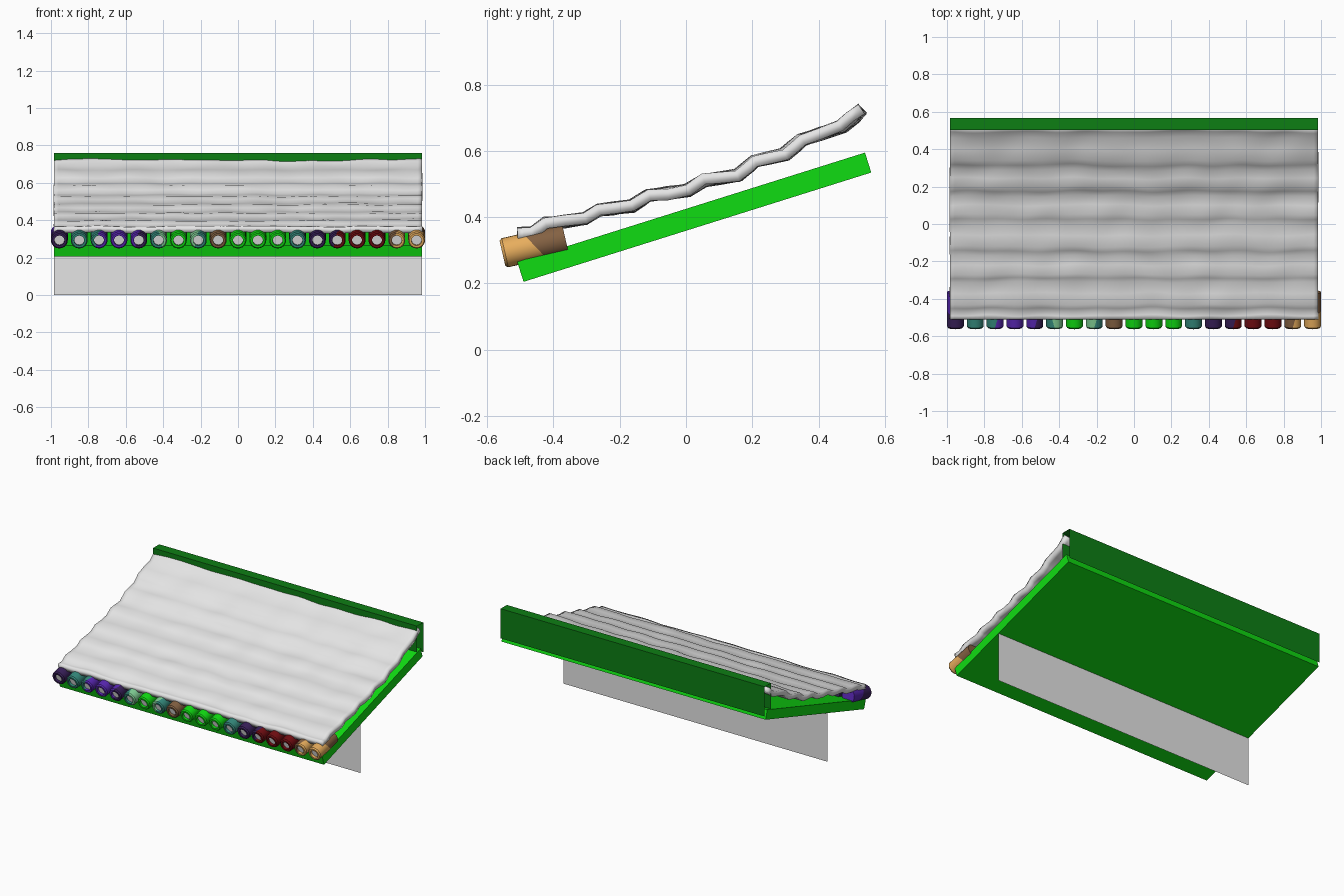
import bpy, bmesh, math
from mathutils import Vector, Matrix, noise

if "Cube" in bpy.data.objects:
    bpy.data.objects.remove(bpy.data.objects["Cube"])

COLORS = {
    "light_gray": (.78, .78, .78), "green": (.005, .72, .006),
    "dark_green": (.004, .21, .007), "dark_purple": (.04, .014, .1),
    "violet": (.1, .02, .45), "teal": (.035, .25, .2),
    "pale_green": (.22, .62, .3), "brown": (.23, .12, .055),
    "dark_red": (.17, .004, .006), "orange": (.8, .42, .11),
}
MATS = {}
for name, rgb in COLORS.items():
    m = bpy.data.materials.new(name)
    m.use_nodes = True
    m.diffuse_color = (*rgb, 1)
    m.node_tree.nodes["Principled BSDF"].inputs["Base Color"].default_value = (*rgb, 1)
    MATS[name] = m

HALF = .985


def make(name, bm, mats):
    mesh = bpy.data.meshes.new(name)
    bmesh.ops.recalc_face_normals(bm, faces=bm.faces)
    bm.to_mesh(mesh)
    bm.free()
    for m in mats:
        mesh.materials.append(MATS[m])
    ob = bpy.data.objects.new(name, mesh)
    bpy.context.collection.objects.link(ob)
    return ob


def smooth(ob, angle):
    bpy.ops.object.select_all(action="DESELECT")
    ob.select_set(True)
    bpy.context.view_layer.objects.active = ob
    bpy.ops.object.shade_smooth_by_angle(angle=math.radians(angle))


def strip(name, profile, mat):
    """Sweep an open (y, z) profile straight across the width."""
    bm = bmesh.new()
    rows = [[bm.verts.new((x, y, z)) for x in (-HALF, HALF)] for y, z in profile]
    for a, b in zip(rows, rows[1:]):
        bm.faces.new((a[0], a[1], b[1], b[0]))
    return make(name, bm, [mat])


# Sloped base board
bm = bmesh.new()
bmesh.ops.create_cube(bm, size=1)
bm.transform(Matrix.Translation((0, .025, .4)) @ Matrix.Rotation(math.atan2(.33, 1.05), 4, "X")
             @ Matrix.Diagonal((2 * HALF, 1.1, .063, 1)))
make("base_board", bm, ["green"])

# Upright sheet below the board, and open-ended channel along the back
strip("support_sheet", [(-.1, 0), (-.1, .33)], "light_gray")
strip("back_channel", [(.502, .585), (.502, .76), (.568, .76), (.568, .56)], "dark_green")

# Rippled cover sheet
PROFILE = [(-.51, .365), (-.47, .368), (-.43, .397), (-.31, .412), (-.27, .437),
           (-.17, .45), (-.12, .482), (0, .497), (.05, .527), (.15, .542),
           (.2, .585), (.29, .605), (.34, .648), (.46, .688), (.52, .738)]
bm = bmesh.new()
COLS = 80
rows = []
for (y0, z0), (y1, z1) in zip(PROFILE, PROFILE[1:] + PROFILE[-1:]):
    for t in ((0, .5) if y1 > y0 else (0,)):
        y, z = y0 + (y1 - y0) * t, z0 + (z1 - z0) * t
        row = []
        for i in range(COLS + 1):
            x = HALF * (2 * i / COLS - 1)
            n = noise.noise(Vector((x * 6, y * 9, 0)))
            k = noise.noise(Vector((x * 5, y * 5, 7)))
            inner = 0 if y in (PROFILE[0][0], PROFILE[-1][0]) else 1
            row.append(bm.verts.new((x, y + .012 * k * inner, z + .007 * n)))
        rows.append(row)
for a, b in zip(rows, rows[1:]):
    for i in range(COLS):
        bm.faces.new((a[i], a[i + 1], b[i + 1], b[i]))
cover = make("rippled_cover", bm, ["light_gray"])
if cover.data.polygons[0].normal.z < 0:
    cover.data.flip_normals()
sol = cover.modifiers.new("thickness", "SOLIDIFY")
sol.thickness = .034
sol.offset = -1
smooth(cover, 50)

# Row of cans: (front colour, second colour, direction of the second colour)
BACK, RIGHT, LEFT = (0, .85, .5), (-1, .3, .2), (1, .3, .2)
CANS = [
    ("dark_purple", "violet", BACK), ("teal", "dark_purple", BACK),
    ("violet", "teal", RIGHT), ("violet", "violet", BACK),
    ("dark_purple", "violet", RIGHT), ("teal", "pale_green", LEFT),
    ("green", "pale_green", BACK), ("teal", "pale_green", RIGHT),
    ("brown", "brown", BACK), ("green", "green", BACK),
    ("green", "green", BACK), ("green", "green", BACK),
    ("teal", "dark_purple", BACK), ("dark_purple", "dark_purple", BACK),
    ("dark_red", "dark_purple", RIGHT), ("dark_red", "dark_red", BACK),
    ("dark_red", "dark_red", BACK), ("orange", "brown", RIGHT),
    ("orange", "brown", BACK),
]
CAN_PROFILE = [(.027, .016), (.027, 0), (.039, 0), (.045, .008), (.045, .195)]
SIDES = 24
for n, (front, second, direction) in enumerate(CANS):
    bm = bmesh.new()
    rings = [[bm.verts.new((r * math.cos(a), d, r * math.sin(a)))
              for a in (math.tau * s / SIDES for s in range(SIDES))] for r, d in CAN_PROFILE]
    for a, b in zip(rings, rings[1:]):
        for s in range(SIDES):
            t = (s + 1) % SIDES
            bm.faces.new((a[s], a[t], b[t], b[s]))
    bm.faces.new(rings[-1])
    bm.faces.new(rings[0]).material_index = 2
    # Cut the shell on a slanted plane and colour the far side
    normal = Vector(direction).normalized()
    point = Vector((0, .1 if direction == BACK else .04, 0))
    if front != second:
        bmesh.ops.bisect_plane(bm, geom=bm.verts[:] + bm.edges[:] + bm.faces[:],
                               plane_co=point, plane_no=normal)
    for f in bm.faces:
        if f.material_index != 2 and (f.calc_center_median() - point).dot(normal) > 0:
            f.material_index = 1
    bm.transform(Matrix.Translation((-.955 + n * 1.91 / (len(CANS) - 1), -.554, .291))
                 @ Matrix.Rotation(math.radians(13), 4, "X"))
    smooth(make(f"can_{n + 1}", bm, [front, second, "light_gray"]), 35)
